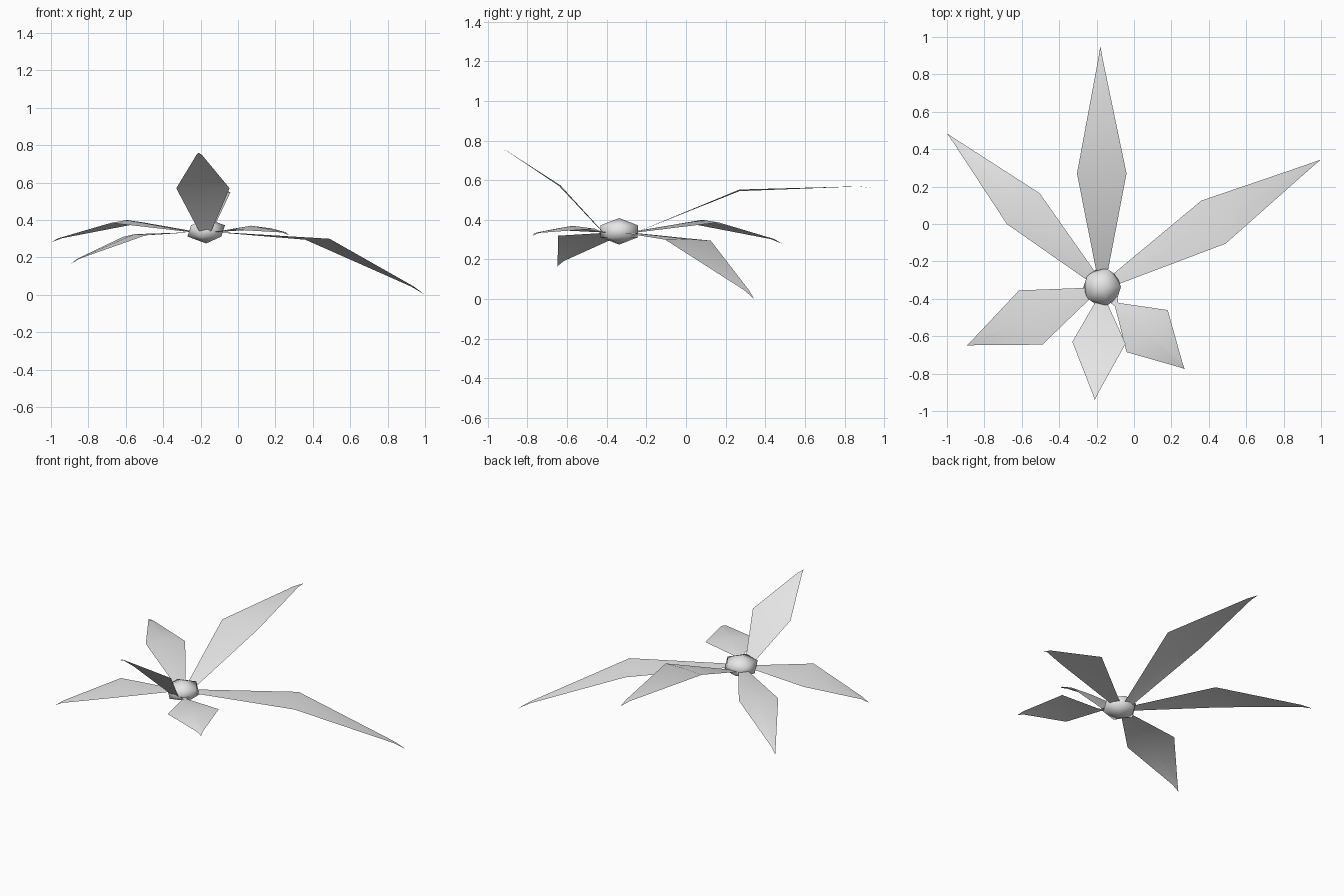
import bpy, bmesh
from mathutils import Vector

if "Cube" in bpy.data.objects:
    bpy.data.objects.remove(bpy.data.objects["Cube"])

grey = bpy.data.materials.new("pale_grey")
grey.diffuse_color = (0.8, 0.8, 0.8, 1)
grey.use_nodes = True
grey.node_tree.nodes["Principled BSDF"].inputs["Base Color"].default_value = grey.diffuse_color

CENTRE = Vector((-0.17, -0.337, 0.342))
UP = Vector((0, 0, 1))


def finish(name, bm):
    mesh = bpy.data.meshes.new(name)
    bm.to_mesh(mesh)
    bm.free()
    mesh.materials.append(grey)
    for p in mesh.polygons:
        p.use_smooth = True
    obj = bpy.data.objects.new(name, mesh)
    bpy.context.collection.objects.link(obj)
    return obj


def petal(name, left, right, ridge_z, tip):
    """Single-sided kite petal: narrow base, wide middle, small neck, pointed tip."""
    left, right, tip = Vector(left), Vector(right), Vector(tip)
    out = tip - CENTRE
    out.z = 0
    out.normalize()
    side = UP.cross(out)          # points to the petal's left
    root = Vector((CENTRE.x, CENTRE.y, 0.335)) + out * 0.08
    mid = (left + right) / 2
    mid.z = ridge_z
    neck = mid.lerp(tip, 0.88) + UP * 0.01
    rows = [
        (root + side * 0.03, root, root - side * 0.03),
        (left, mid, right),
        (neck + (left - mid) * 0.11, neck, neck + (right - mid) * 0.11),
    ]
    bm = bmesh.new()
    rows = [[bm.verts.new(p) for p in row] for row in rows]
    end = bm.verts.new(tip)
    for a, b in zip(rows, rows[1:]):
        for i in range(2):
            bm.faces.new((a[i], a[i + 1], b[i + 1], b[i]))
    for i in range(2):
        bm.faces.new((rows[-1][i], rows[-1][i + 1], end))
    bm.normal_update()
    for f in bm.faces:            # every petal faces upward
        if f.normal.z < 0:
            f.normal_flip()
    finish(name, bm)


# Flattened faceted ball in the middle
bm = bmesh.new()
bmesh.ops.create_icosphere(bm, subdivisions=1, radius=1)
bmesh.ops.scale(bm, vec=(0.112, 0.112, 0.067), verts=bm.verts)
bmesh.ops.translate(bm, vec=CENTRE, verts=bm.verts)
finish("flower_centre", bm)

# Petals: left corner, right corner (looking outward), ridge height, tip
petal("back_petal", (-0.305, 0.27, 0.545), (-0.04, 0.27, 0.55), 0.553, (-0.18, 0.95, 0.56))
petal("front_petal", (-0.045, -0.64, 0.57), (-0.33, -0.63, 0.57), 0.575, (-0.21, -0.94, 0.76))
petal("right_back_petal", (0.36, 0.125, 0.295), (0.49, -0.105, 0.30), 0.303, (1.0, 0.345, 0.0))
petal("left_back_petal", (-0.68, 0.0, 0.385), (-0.505, 0.165, 0.387), 0.40, (-1.0, 0.485, 0.28))
petal("left_front_petal", (-0.49, -0.645, 0.32), (-0.615, -0.355, 0.31), 0.325, (-0.895, -0.65, 0.165))
petal("right_front_petal", (-0.04, -0.685, 0.35), (0.18, -0.46, 0.355), 0.37, (0.27, -0.775, 0.32))
